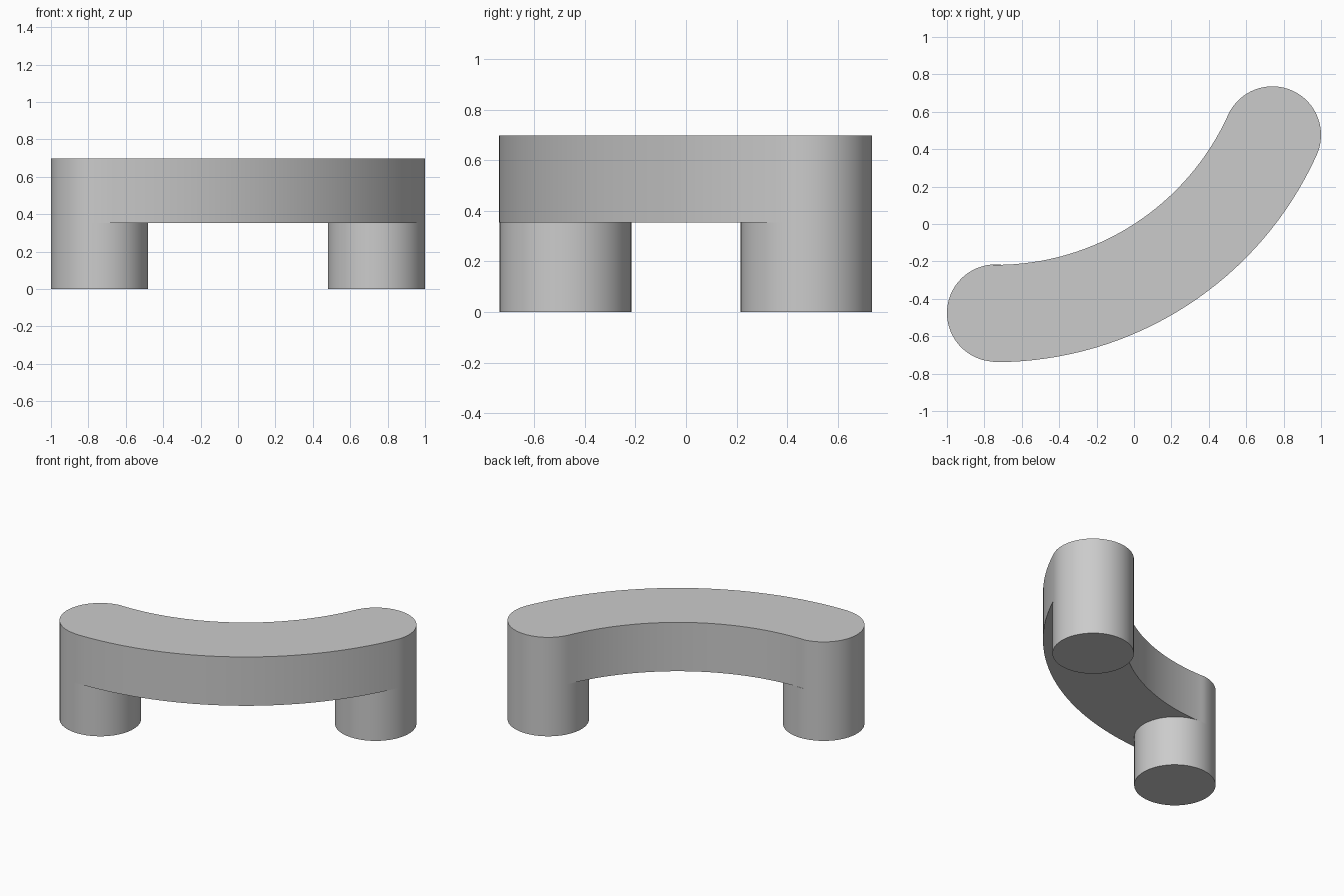
import bpy
import bmesh
from math import atan2, cos, sin, pi, radians
from mathutils import Vector

cube = bpy.data.objects.get("Cube")
if cube:
    bpy.data.objects.remove(cube, do_unlink=True)

TOP, UNDERSIDE = 0.697, 0.353
RADIUS = 0.26                        # leg radius and half the seat width
LEG = Vector((0.74, 0.476))          # left leg; the right leg is opposite
BEND = Vector((-0.74, 1.146))        # centre of the seat's curve
CURVE = (LEG - BEND).length

grey = bpy.data.materials.new("warm_grey")
grey.use_nodes = True
colour = (0.6, 0.6, 0.6, 1)
grey.diffuse_color = colour
grey.node_tree.nodes["Principled BSDF"].inputs["Base Color"].default_value = colour


def arc(centre, radius, start, end, steps):
    """Points along a circular arc, both ends included."""
    angles = [start + (end - start) * i / steps for i in range(steps + 1)]
    return [centre + radius * Vector((cos(a), sin(a))) for a in angles]


def extrude(name, outline, bottom, top):
    """Upright solid from a counter-clockwise outline."""
    bm = bmesh.new()
    base = bm.faces.new([bm.verts.new((p.x, p.y, bottom)) for p in outline])
    result = bmesh.ops.extrude_face_region(bm, geom=[base], use_keep_orig=True)
    raised = [v for v in result["geom"] if isinstance(v, bmesh.types.BMVert)]
    bmesh.ops.translate(bm, verts=raised, vec=(0, 0, top - bottom))
    bmesh.ops.recalc_face_normals(bm, faces=bm.faces)
    mesh = bpy.data.meshes.new(name)
    bm.to_mesh(mesh)
    bm.free()
    mesh.materials.append(grey)
    obj = bpy.data.objects.new(name, mesh)
    bpy.context.collection.objects.link(obj)
    bpy.ops.object.select_all(action="DESELECT")
    obj.select_set(True)
    bpy.context.view_layer.objects.active = obj
    bpy.ops.object.shade_smooth_by_angle(angle=radians(30))


# Curved seat with round ends
a0 = atan2(-LEG.y - BEND.y, -LEG.x - BEND.x)
a1 = atan2(LEG.y - BEND.y, LEG.x - BEND.x)
outline = arc(BEND, CURVE + RADIUS, a0, a1, 32)
outline += arc(LEG, RADIUS, a1, a1 + pi, 32)[1:-1]
outline += arc(BEND, CURVE - RADIUS, a1, a0, 32)
outline += arc(-LEG, RADIUS, a0 + pi, a0 + 2 * pi, 32)[1:-1]
extrude("seat", outline, UNDERSIDE, TOP)

# Round legs, their sides lined up with the seat ends
for name, centre, turn in (("left_leg", LEG, a1), ("right_leg", -LEG, a0)):
    extrude(name, arc(centre, RADIUS, turn, turn + 2 * pi, 64)[:-1], 0, UNDERSIDE)
